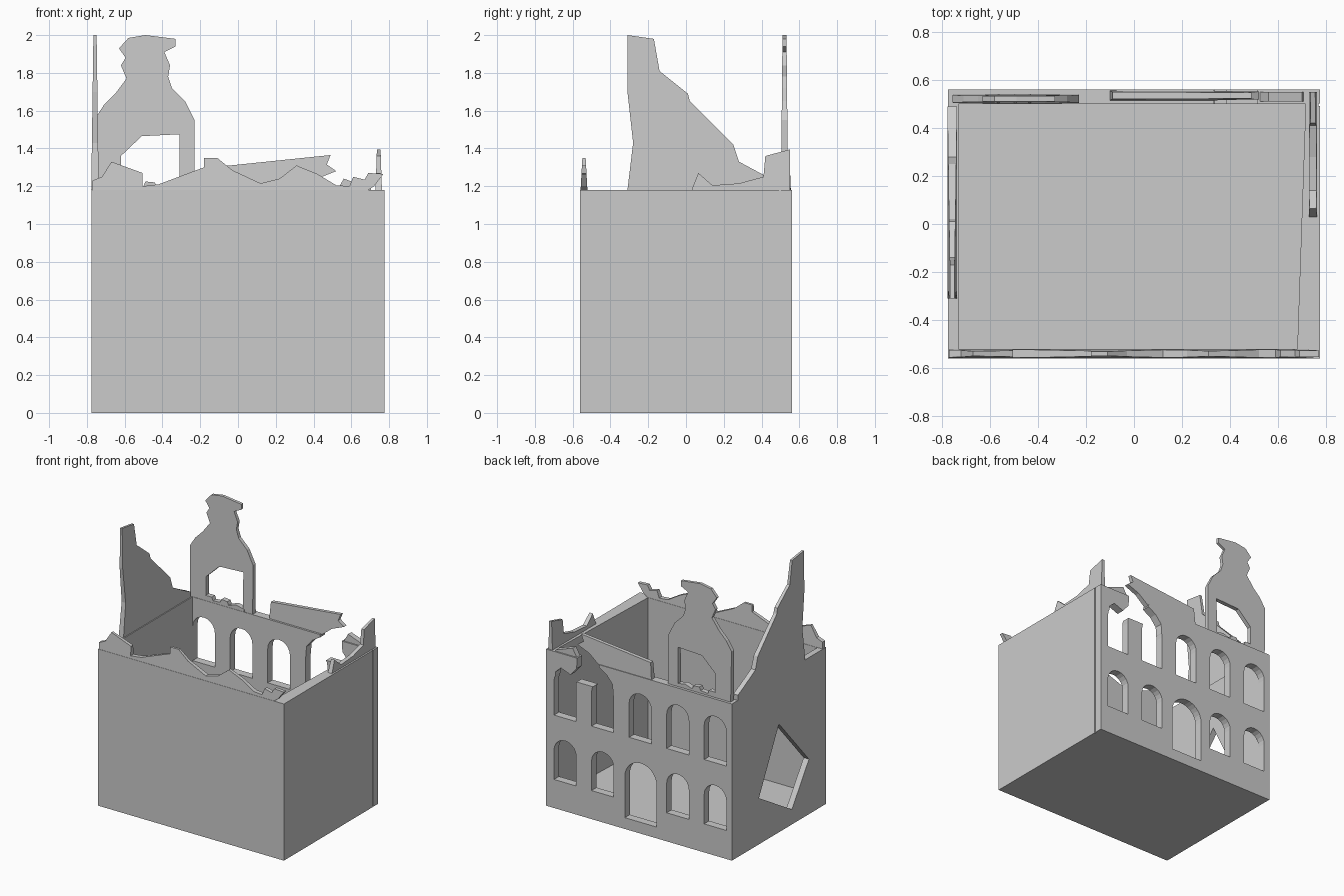
import bpy, bmesh, math
from mathutils import Vector


def prism(name, pts, axis, a, b, base=None, taper=0.0):
    """Extrude a 2D outline along an axis; taper thins it with height above base."""
    bm = bmesh.new()
    mid = (a + b) / 2
    rings = []
    for d in (a, b):
        ring = []
        for u, v in pts:
            k = 1 - taper * max(0, v - base) if base is not None else 1
            w = mid + (d - mid) * max(k, 0.25)
            co = {'x': (w, u, v), 'y': (u, w, v), 'z': (u, v, w)}[axis]
            ring.append(bm.verts.new(Vector(co)))
        rings.append(ring)
    n = len(pts)
    bm.faces.new(rings[0])
    bm.faces.new(rings[1][::-1])
    for i in range(n):
        j = (i + 1) % n
        bm.faces.new((rings[0][j], rings[0][i], rings[1][i], rings[1][j]))
    bmesh.ops.recalc_face_normals(bm, faces=bm.faces)
    me = bpy.data.meshes.new(name)
    bm.to_mesh(me)
    bm.free()
    ob = bpy.data.objects.new(name, me)
    bpy.context.collection.objects.link(ob)
    return ob


def cut(target, cutter):
    """Boolean subtract, then discard the cutter."""
    mod = target.modifiers.new("cut", 'BOOLEAN')
    mod.operation, mod.solver, mod.object = 'DIFFERENCE', 'EXACT', cutter
    bpy.context.view_layer.objects.active = target
    bpy.ops.object.modifier_apply(modifier=mod.name)
    bpy.data.objects.remove(cutter, do_unlink=True)


def arch(cx, w, z0, z1, seg=10):
    """Outline of a round-headed opening."""
    r = w / 2
    pts = [(cx - r, z0), (cx + r, z0)]
    return pts + [(cx + r * math.cos(math.pi * i / seg),
                   z1 - r + r * math.sin(math.pi * i / seg)) for i in range(seg + 1)]


def rect(x0, x1, y0, y1):
    return [(x0, y0), (x1, y0), (x1, y1), (x0, y1)]


TOP = 1.18

# Hollow shell: four walls and a low floor
shell = prism("building_walls", rect(-0.775, 0.775, -0.56, 0.56), 'z', 0, TOP)
cut(shell, prism("room", [(-0.73, -0.52), (0.68, -0.52), (0.715, 0.5), (-0.73, 0.5)],
                 'z', 0.07, 1.5))

# Two rows of arched windows and the door in the back wall
for i in range(-2, 3):
    cx = -0.01 + i * 0.313
    cut(shell, prism("window", arch(cx, 0.185, 0.70, 1.05), 'y', 0.45, 0.7))
    if i:
        cut(shell, prism("window", arch(cx, 0.185, 0.215, 0.53), 'y', 0.45, 0.7))
cut(shell, prism("door", arch(-0.015, 0.265, 0.085, 0.53, 14), 'y', 0.45, 0.7))

# Broken gap over two upper windows, leaving the pillar between them
cut(shell, prism("gap", [
    (0.215, 0.95), (0.22, 1.06), (0.27, 1.12), (0.335, 1.16), (0.33, 1.25), (0.51, 1.25),
    (0.52, 1.10), (0.57, 1.04), (0.65, 1.07), (0.695, 1.03), (0.70, 0.95),
    (0.535, 0.95), (0.52, 1.0), (0.36, 1.0), (0.38, 0.95)], 'y', 0.45, 0.7))

# Diamond-shaped breach in the left wall
cut(shell, prism("breach", [(0.0, 0.816), (-0.357, 0.414), (-0.154, 0.113), (0.239, 0.348)],
                 'x', -0.9, -0.70))

# Seam between right wall and back wall
cut(shell, prism("seam", rect(0.768, 0.9, 0.492, 0.502), 'z', -0.1, 1.5))

# Jagged remains along the front wall
prism("front_wall_remains", [
    (-0.77, TOP), (-0.77, 1.23), (-0.72, 1.25), (-0.67, 1.33), (-0.505, 1.27), (-0.505, 1.20),
    (-0.42, 1.21), (-0.18, 1.30), (-0.18, 1.35), (-0.11, 1.35), (-0.03, 1.285), (0.12, 1.215),
    (0.22, 1.24), (0.31, 1.31), (0.42, 1.265), (0.52, 1.205), (0.59, 1.20), (0.61, 1.25),
    (0.67, 1.235), (0.69, 1.27), (0.77, 1.265), (0.72, 1.20), (0.69, TOP)],
    'y', -0.558, -0.522, TOP, 3)

# Tall shard of the left wall
prism("left_wall_shard", [
    (-0.31, TOP), (-0.28, 1.43), (-0.31, 1.70), (-0.31, 2.0), (-0.17, 1.98), (-0.14, 1.81),
    (0.01, 1.69), (0.02, 1.65), (0.10, 1.57), (0.25, 1.42), (0.28, 1.33), (0.41, 1.26),
    (0.49, 1.22), (0.49, TOP)], 'x', -0.777, -0.737, TOP, 0.7)

# Shard of the right wall
prism("right_wall_shard", [
    (0.03, TOP), (0.065, 1.27), (0.14, 1.205), (0.28, 1.215), (0.41, 1.25), (0.42, 1.36),
    (0.55, 1.395), (0.55, TOP)], 'x', 0.728, 0.762, TOP, 2)

# Tall back gable with an opening
prism("back_gable", [
    (-0.75, TOP), (-0.755, 1.56), (-0.71, 1.63), (-0.65, 1.69), (-0.59, 1.77), (-0.62, 1.84),
    (-0.595, 1.88), (-0.63, 1.93), (-0.58, 1.985), (-0.49, 2.0), (-0.33, 1.98), (-0.33, 1.94),
    (-0.39, 1.91), (-0.36, 1.84), (-0.37, 1.78), (-0.35, 1.72), (-0.28, 1.65), (-0.23, 1.55),
    (-0.23, TOP), (-0.31, TOP), (-0.31, 1.475), (-0.51, 1.465), (-0.62, 1.36), (-0.62, TOP)],
    'y', 0.503, 0.54, TOP, 0.5)

# Rubble in the gable opening
prism("gable_rubble", [
    (-0.63, TOP), (-0.63, 1.22), (-0.57, 1.22), (-0.56, 1.195), (-0.50, 1.20), (-0.49, 1.225),
    (-0.44, 1.22), (-0.43, 1.195), (-0.37, 1.215), (-0.30, 1.20), (-0.30, TOP)],
    'y', 0.502, 0.54)

# Slanted remains on the back wall, overhanging the gap
prism("back_wall_remains", [
    (-0.10, TOP), (-0.09, 1.305), (0.49, 1.365), (0.47, 1.315), (0.52, 1.28), (0.42, 1.24),
    (0.333, 1.17)], 'y', 0.515, 0.555, TOP, 2)
prism("back_corner_shard", [
    (0.52, 1.17), (0.56, 1.24), (0.63, 1.215), (0.70, 1.19), (0.71, 1.17)],
    'y', 0.51, 0.55)
